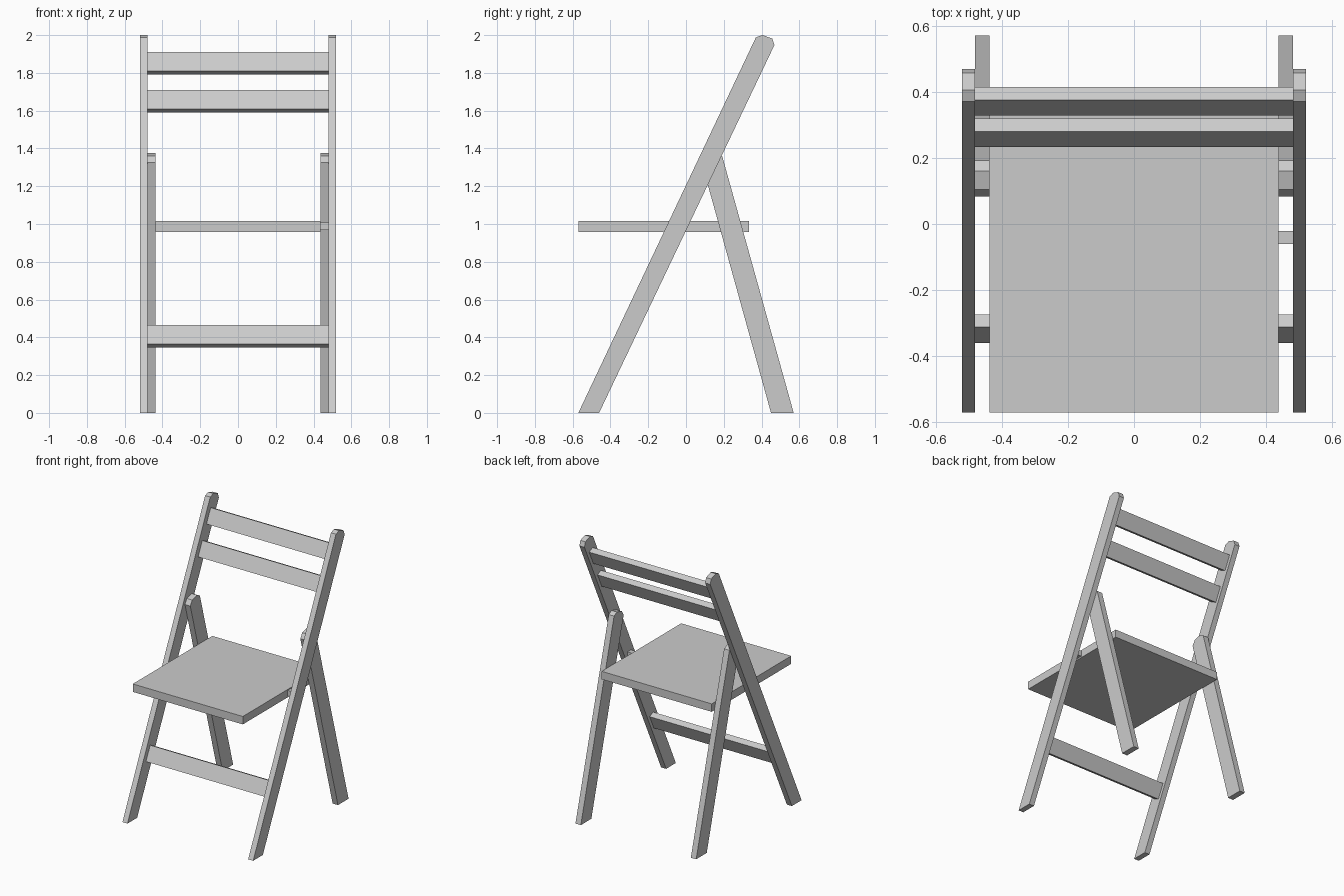
import bpy

if "Cube" in bpy.data.objects:
    bpy.data.objects.remove(bpy.data.objects["Cube"])

SLOPE = 0.4756  # y per z of the front legs


def prism(name, profile, x0, x1):
    """Extrude a (y, z) profile along x from x0 to x1."""
    n = len(profile)
    verts = [(x, y, z) for x in (x0, x1) for y, z in profile]
    faces = [tuple(range(n - 1, -1, -1)), tuple(range(n, 2 * n))]
    faces += [(i, (i + 1) % n, n + (i + 1) % n, n + i) for i in range(n)]
    mesh = bpy.data.meshes.new(name)
    mesh.from_pydata(verts, [], faces)
    mesh.update()
    ob = bpy.data.objects.new(name, mesh)
    bpy.context.collection.objects.link(ob)
    return ob


def mirror_x(ob):
    mod = ob.modifiers.new("mirror", "MIRROR")
    mod.use_axis = (True, False, False)


def rect(y0, y1, z0, z1):
    return [(y0, z0), (y1, z0), (y1, z1), (y0, z1)]


# Long front legs that become the back posts, with chamfered tops
mirror_x(prism("front_leg", [(-0.57, 0), (-0.46, 0), (0.468, 1.947), (0.457, 1.982),
                             (0.405, 2.0), (0.37, 1.988)], 0.48, 0.52))

# Short rear legs, with chamfered tops
mirror_x(prism("rear_leg", [(0.45, 0), (0.57, 0), (0.192, 1.358), (0.16, 1.375),
                            (0.105, 1.36), (0.083, 1.325)], 0.4375, 0.48))

# Seat board
prism("seat", rect(-0.57, 0.333, 0.958, 1.015), -0.4375, 0.4375)

# Pivot pin on the right side only
prism("seat_pin", rect(-0.061, -0.021, 0.968, 1.008), 0.4375, 0.48)

# Tilted cross slats: y, z of the lower front edge
for name, z in (("lower_rail", 0.365), ("back_slat_low", 1.61), ("back_slat_top", 1.81)):
    y = -0.57 + SLOPE * z + 0.037
    a, b = (y, z), (y + 0.1 * SLOPE, z + 0.1)
    back = (0.039, -0.039 * SLOPE)
    prism(name, [a, (a[0] + back[0], a[1] + back[1]),
                 (b[0] + back[0], b[1] + back[1]), b], -0.48, 0.48)
